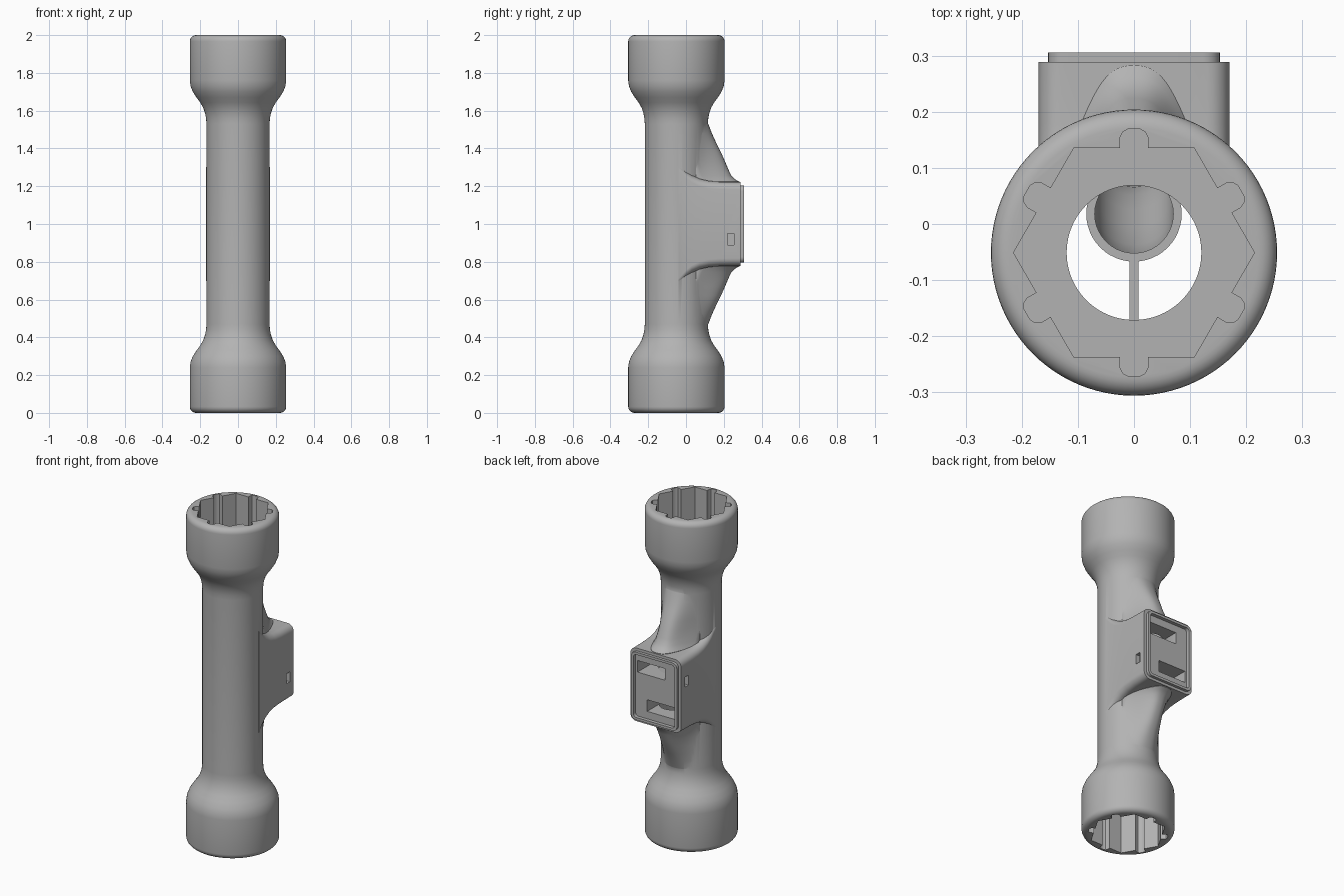
import bpy, bmesh, math
from math import sin, cos, pi
from mathutils import Vector

if "Cube" in bpy.data.objects:
    bpy.data.objects.remove(bpy.data.objects["Cube"])

AXIS_Y = -0.051      # axis of the tube
TUBE_R = 0.167
HEAD_R = 0.255

grey = bpy.data.materials.new("mid_grey")
grey.use_nodes = True
grey.diffuse_color = (0.45, 0.45, 0.45, 1)
grey.node_tree.nodes["Principled BSDF"].inputs["Base Color"].default_value = grey.diffuse_color


def loft(name, rings):
    """Closed solid through rings of equal point count."""
    bm = bmesh.new()
    rows = [[bm.verts.new(p) for p in ring] for ring in rings]
    n = len(rows[0])
    for a, b in zip(rows, rows[1:]):
        for i in range(n):
            j = (i + 1) % n
            bm.faces.new((a[i], a[j], b[j], b[i]))
    bm.faces.new(rows[0][::-1])
    bm.faces.new(rows[-1])
    bmesh.ops.recalc_face_normals(bm, faces=bm.faces)
    mesh = bpy.data.meshes.new(name)
    bm.to_mesh(mesh)
    bm.free()
    obj = bpy.data.objects.new(name, mesh)
    mesh.materials.append(grey)
    bpy.context.collection.objects.link(obj)
    return obj


def lathe(name, profile, y=AXIS_Y, n=96):
    return loft(name, [[(r * cos(2 * pi * i / n), y + r * sin(2 * pi * i / n), z)
                        for i in range(n)] for r, z in profile])


def round_rect(w, h, r, y):
    """Rounded rectangle facing the back, centred at mid height."""
    pts = []
    for k, (sx, sz) in enumerate(((1, 1), (-1, 1), (-1, -1), (1, -1))):
        for s in range(7):
            a = pi / 2 * (k + s / 6)
            pts.append((sx * (w - r) + r * cos(a), y, 1 + sz * (h - r) + r * sin(a)))
    return pts


def block(name, x, y, z):
    return loft(name, [[(x[0], v, z[0]), (x[1], v, z[0]), (x[1], v, z[1]), (x[0], v, z[1])]
                       for v in y])


def combine(target, tool, operation):
    mod = target.modifiers.new(tool.name, "BOOLEAN")
    mod.operation, mod.object, mod.solver = operation, tool, "EXACT"
    bpy.context.view_layer.objects.active = target
    bpy.ops.object.modifier_apply(modifier=mod.name)
    bpy.data.objects.remove(tool)


# Tube with a wide head at each end
fillet = [(HEAD_R - 0.033 + 0.033 * sin(a), 0.033 - 0.033 * cos(a))
          for a in [pi / 2 * i / 6 for i in range(7)]]
neck = [(HEAD_R, 0.24), (0.251, 0.27), (0.239, 0.30), (0.22, 0.33), (0.2, 0.357),
        (0.184, 0.385), (0.174, 0.415), (0.169, 0.44), (TUBE_R, 0.47)]
half = fillet + neck
body = lathe("wrench_body", half + [(r, 2 - z) for r, z in reversed(half)])

# Housing box on the back, flaring into the tube
flare = [(-0.04, 0.33), (-0.02, 0.308), (0.0, 0.285), (0.03, 0.26), (0.07, 0.24),
         (0.12, 0.228), (0.18, 0.223), (0.289, 0.221)]
combine(body, loft("housing", [round_rect(0.17, h, 0.04, y) for y, h in flare]), "UNION")
combine(body, loft("housing_lip", [round_rect(0.153, 0.205, 0.03, y)
                                   for y in (0.25, 0.306)]), "UNION")

# Smooth swellings above and below the housing
ridge = [(0.1, 1.58), (0.118, 1.53), (0.137, 1.48), (0.16, 1.43), (0.185, 1.38),
         (0.207, 1.33), (0.224, 1.29), (0.24, 1.255), (0.262, 1.235), (0.283, 1.224), (0.283, 1.1)]
for side in (1, -1):
    rings = []
    for peak, z in ridge:
        spread = 0.085 + 0.03 * max(0, 1 - abs(z - 1.22) / 0.1)
        ring = [(0.13, -0.02, 0), (-0.13, -0.02, 0)]
        for i in range(33):
            x = -0.13 + 0.26 * i / 32
            base = AXIS_Y + math.sqrt(TUBE_R ** 2 - x * x) - 0.006
            ring.append((x, base + (peak - 0.11) * math.exp(-abs(x / spread) ** 3), 0))
        rings.append([(x, y, 1 + side * (z - 1)) for x, y, _ in ring])
    combine(body, loft("swelling", rings), "UNION")

# Bore through the whole tube
combine(body, lathe("bore", [(0.12, -0.1), (0.12, 2.1)]), "DIFFERENCE")

# Hexagonal sockets with six rounded notches
outline = []
for k in range(6):
    a = pi / 6 + k * pi / 3
    out, across = Vector((cos(a), sin(a))), Vector((-sin(a), cos(a)))
    notch = [(0.186, -0.025), (0.205, -0.025), (0.215, -0.020), (0.22, -0.011)]
    notch += [(d, -t) for d, t in reversed(notch)]
    outline += [out * d + across * t for d, t in notch]
    corner = a + pi / 6
    outline.append(Vector((cos(corner), sin(corner))) * 0.2148)
for z0, z1 in ((-0.1, 0.28), (1.72, 2.1)):
    combine(body, loft("socket", [[(p.x, p.y + AXIS_Y, z) for p in outline]
                                  for z in (z0, z1)]), "DIFFERENCE")

# Inner conduit and the rib that holds it
combine(body, lathe("conduit", [(0.085, 0.5), (0.085, 1.5)], y=0.018, n=48), "UNION")
combine(body, block("conduit_rib", (-0.008, 0.008), (-0.19, -0.05), (0.5, 1.5)), "UNION")

# Recess and side windows of the housing
combine(body, loft("recess", [round_rect(0.138, 0.19, 0.02, y)
                              for y in (0.285, 0.35)]), "DIFFERENCE")

# Bent channels, face slots and side windows, each pair turned half a turn
path = [(0.018, 1.6), (0.018, 1.48), (0.03, 1.42), (0.058, 1.35), (0.09, 1.28),
        (0.118, 1.21), (0.135, 1.14), (0.14, 1.07)]
for side in (1, -1):
    rings = []
    for i, (y, z) in enumerate(path):
        a, b = path[max(i - 1, 0)], path[min(i + 1, len(path) - 1)]
        t = Vector((b[0] - a[0], b[1] - a[1])).normalized()
        rings.append([(0.07 * cos(u), y - t.y * 0.07 * sin(u),
                       1 + side * (z - 1 + t.x * 0.07 * sin(u)))
                      for u in [2 * pi * k / 40 for k in range(40)]])
    combine(body, loft("channel", rings), "DIFFERENCE")

    def turned(lo, hi, centre=0):
        return sorted((centre + side * lo, centre + side * hi))
    combine(body, block("face_slot", turned(-0.06, 0.125), (0.12, 0.32),
                        turned(0.075, 0.145, 1)), "DIFFERENCE")
    combine(body, block("side_window", turned(0.145, 0.2), (0.22, 0.253),
                        turned(-0.11, -0.05, 1)), "DIFFERENCE")

# Smooth shading with crisp edges
body.data.materials.clear()
body.data.materials.append(grey)
for face in body.data.polygons:
    face.material_index = 0
bpy.ops.object.select_all(action="DESELECT")
body.select_set(True)
bpy.context.view_layer.objects.active = body
bpy.ops.object.shade_smooth_by_angle(angle=math.radians(32))
